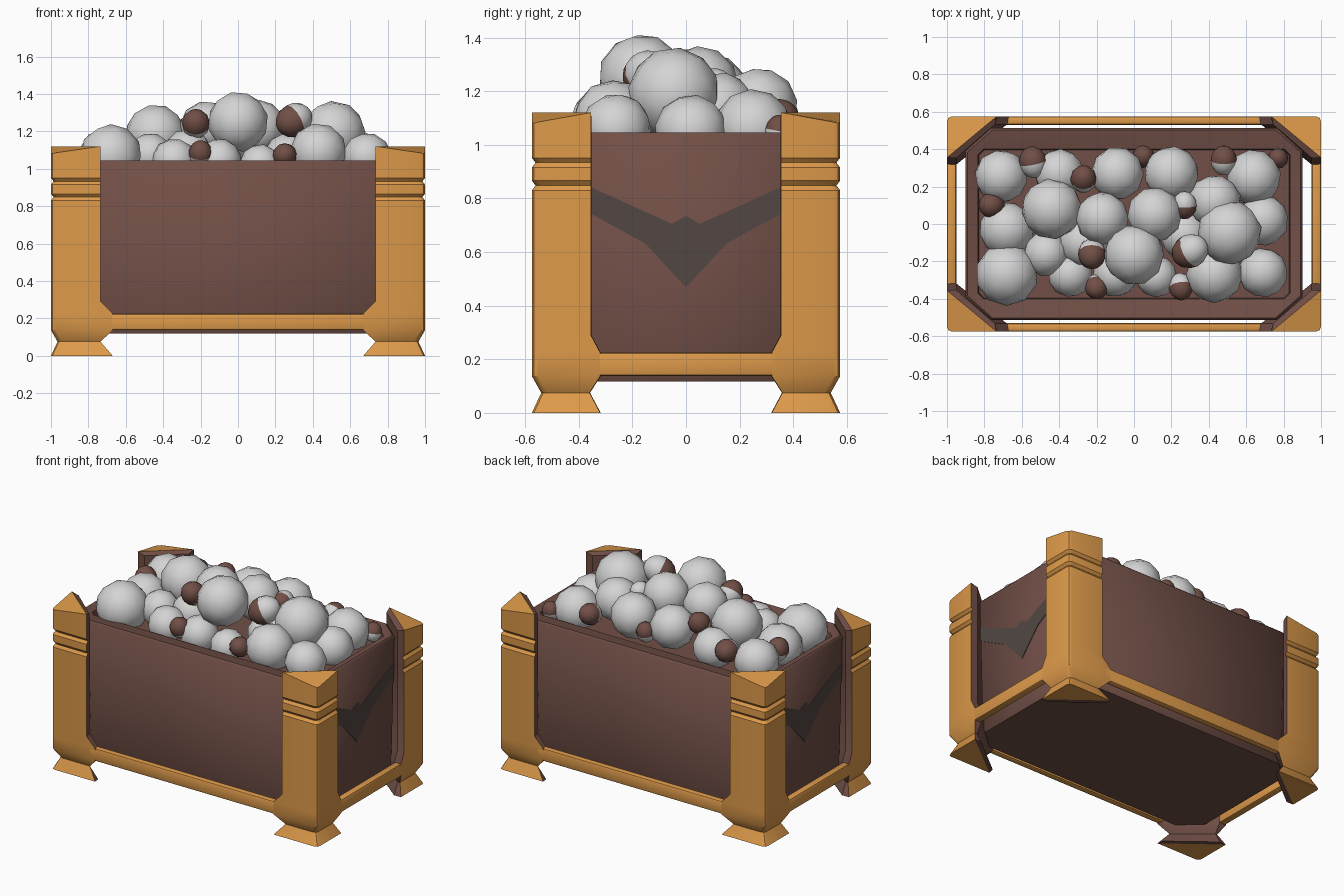
import bpy, bmesh, math
from mathutils import Vector, Matrix, Euler

if "Cube" in bpy.data.objects:
    bpy.data.objects.remove(bpy.data.objects["Cube"])


def material(name, rgb):
    m = bpy.data.materials.new(name)
    m.diffuse_color = (*rgb, 1)
    m.use_nodes = True
    m.node_tree.nodes["Principled BSDF"].inputs["Base Color"].default_value = m.diffuse_color
    return m


GOLD = material("golden_wood", (0.72, 0.32, 0.068))
BROWN = material("brown_wood", (0.165, 0.078, 0.062))
GREY = material("dark_chevron", (0.085, 0.065, 0.058))
WHITE = material("white_fluff", (0.66, 0.66, 0.66))


def finish(name, bm, mats, angle=40):
    bmesh.ops.recalc_face_normals(bm, faces=bm.faces[:])
    me = bpy.data.meshes.new(name)
    bm.to_mesh(me)
    bm.free()
    ob = bpy.data.objects.new(name, me)
    bpy.context.collection.objects.link(ob)
    for m in mats:
        me.materials.append(m)
    bpy.ops.object.select_all(action='DESELECT')
    ob.select_set(True)
    bpy.context.view_layer.objects.active = ob
    bpy.ops.object.shade_smooth_by_angle(angle=math.radians(angle))
    return ob


def bridge(bm, a, b, mats=None):
    n = len(a)
    for i in range(n):
        j = (i + 1) % n
        f = bm.faces.new((a[i], a[j], b[j], b[i]))
        f.material_index = mats[i] if mats else 0


# Corner posts: gold outer skin, brown inner lining, pinched foot, two grooves
# level: height, outer inset, inner reach in x, inner reach in y
LEVELS = [(0, 0, .67, .32), (.075, .035, .735, .36), (.137, 0, .67, .32), (.225, 0, .67, .32),
          (.29, 0, .735, .355), (.83, 0, .735, .355), (.848, .014, .735, .355),
          (.866, 0, .735, .355), (.915, 0, .735, .355), (.933, .014, .735, .355),
          (.951, 0, .735, .355), (1.12, 0, .735, .355)]


def post(name, sx, sy):
    bm = bmesh.new()
    rings = []
    c = .025
    for z, d, ax, ay in LEVELS:
        X, Y = 1 - d, .575 - d
        top = z > 1.1
        pts = [(ax, Y, 0), (X - c, Y, -.035), (X - c * .3, Y - c * .3, -.04), (X, Y - c, -.035),
               (X, ay, 0), (.95, ay - .002, -.015), (ax + .008, .533, -.015)]
        rings.append([bm.verts.new((sx * x, sy * y, z + (dz if top else 0))) for x, y, dz in pts])
    for a, b in zip(rings, rings[1:]):
        bridge(bm, a, b, [0, 0, 0, 0, 1, 1, 1])
    for r in (rings[0], rings[-1]):
        bm.faces.new(r[:5])
        bm.faces.new((r[0], r[4], r[5], r[6])).material_index = 1
    finish(name, bm, [GOLD, BROWN], 35)


for sx, xn in ((-1, "left"), (1, "right")):
    for sy, yn in ((-1, "front"), (1, "back")):
        post(f"{yn}_{xn}_post", sx, sy)


# Low rails between the posts
def rail(name, centre, size):
    bm = bmesh.new()
    bmesh.ops.create_cube(bm, size=1, matrix=Matrix.Translation(centre) @ Matrix.Diagonal((*size, 1)))
    bmesh.ops.bevel(bm, geom=bm.edges[:], offset=.012, segments=2, affect='EDGES', profile=.5)
    finish(name, bm, [GOLD])


for s, n in ((-1, "front"), (1, "back")):
    rail(n + "_rail", (0, s * .5525, .181), (1.44, .045, .088))
for s, n in ((-1, "left"), (1, "right")):
    rail(n + "_rail", (s * .975, 0, .181), (.05, .72, .088))


# Brown tub: tapered octagonal shell with a thick rim and filled inside
def octagon(bm, x, y, cx, cy, z):
    q = [(x, y - cy), (x - cx, y)]
    pts = q + [(-a, b) for a, b in q[::-1]] + [(-a, -b) for a, b in q] + [(a, -b) for a, b in q[::-1]]
    return [bm.verts.new((a, b, z)) for a, b in pts]


bm = bmesh.new()
tub = [octagon(bm, .875, .49, .135, .12, .118), octagon(bm, .885, .5, .135, .12, .15),
       octagon(bm, .90, .512, .135, .12, 1.035), octagon(bm, .89, .502, .133, .118, 1.045),
       octagon(bm, .835, .40, .03, .03, 1.03), octagon(bm, .83, .395, .03, .03, .98)]
for a, b in zip(tub, tub[1:]):
    bridge(bm, a, b)
bm.faces.new(tub[0])
bm.faces.new(tub[-1])
finish("tub", bm, [BROWN], 50)

# Dark chevron plates on the two short ends
HALF = [(.39, .858), (.052, .705), (0, .735), (-.052, .705), (-.39, .858),
        (-.39, .762), (-.152, .632), (0, .468), (.152, .632), (.39, .762)]
for s, n in ((-1, "left"), (1, "right")):
    bm = bmesh.new()
    vs = [bm.verts.new((s * (.885 + .015 * (z - .15) / .885 + .004), y, z)) for y, z in HALF]
    f = bm.faces.new(vs)
    r = bmesh.ops.extrude_face_region(bm, geom=[f])
    bmesh.ops.translate(bm, vec=(-s * .006, 0, 0),
                        verts=[v for v in r["geom"] if isinstance(v, bmesh.types.BMVert)])
    finish(n + "_chevron", bm, [GREY])

# Heap of fluffy balls: x, y, z, radius
BALLS = [(-.68, -.27, 1.07, .165), (-.44, .08, 1.18, .16), (-.17, .03, 1.22, .14), (0, -.165, 1.25, .16),
         (.11, .05, 1.22, .145), (.51, -.045, 1.19, .17), (.43, -.27, 1.09, .15), (.43, .12, 1.13, .14),
         (-.09, .27, 1.14, .14), (.2, .27, 1.14, .145), (-.71, .255, 1.07, .14), (-.4, .27, 1.08, .13),
         (.64, .25, 1.06, .145), (-.68, -.03, 1.05, .145), (-.34, -.27, 1.04, .12), (-.1, -.27, 1.04, .12),
         (.12, -.28, 1.02, .11), (.69, -.26, 1.06, .13), (.69, .02, 1.05, .135), (-.47, -.16, 1.07, .12),
         (-.27, -.1, 1.08, .13), (.27, -.06, 1.06, .13)]
bm = bmesh.new()
for i, (x, y, z, r) in enumerate(BALLS):
    m = Matrix.Translation((x, y, z)) @ Euler((i * 1.3, i * .7, i * 2.1)).to_matrix().to_4x4()
    bmesh.ops.create_icosphere(bm, subdivisions=2, radius=r * 1.02, matrix=m)
finish("fluff_balls", bm, [WHITE], 60)

# Small buds, half brown husk and half white: x, y, z, radius, husk direction
BUDS = [(-.76, .1, 1.10, .07, (-.3, 0, 1)), (-.54, .33, 1.12, .075, (-.2, 1, .2)),
        (-.27, .24, 1.2, .07, (0, .5, .6)), (.05, .36, 1.1, .06, (0, .3, 1)),
        (.48, .34, 1.1, .07, (0, 1, .3)), (.77, .35, 1.05, .055, (0, .2, 1)),
        (.27, .1, 1.22, .065, (0, -1, -.2)), (.3, -.145, 1.26, .09, (-.8, -.4, -.45)),
        (-.225, -.16, 1.24, .075, (0, -.6, .5)), (-.2, -.335, 1.08, .065, (0, -.5, .8)),
        (.25, -.335, 1.07, .065, (.1, -.7, .3))]
bm = bmesh.new()
for x, y, z, r, d in BUDS:
    d = Vector(d).normalized()
    c = Vector((x, y, z))
    m = Matrix.Translation(c) @ d.to_track_quat('Z', 'Y').to_matrix().to_4x4() @ Matrix.Diagonal((1, 1, 1.15, 1))
    res = bmesh.ops.create_uvsphere(bm, u_segments=12, v_segments=8, radius=r, matrix=m)
    for f in {f for v in res["verts"] for f in v.link_faces}:
        f.material_index = 1 if (f.calc_center_median() - c).dot(d) > 0 else 0
finish("buds", bm, [WHITE, BROWN], 60)
